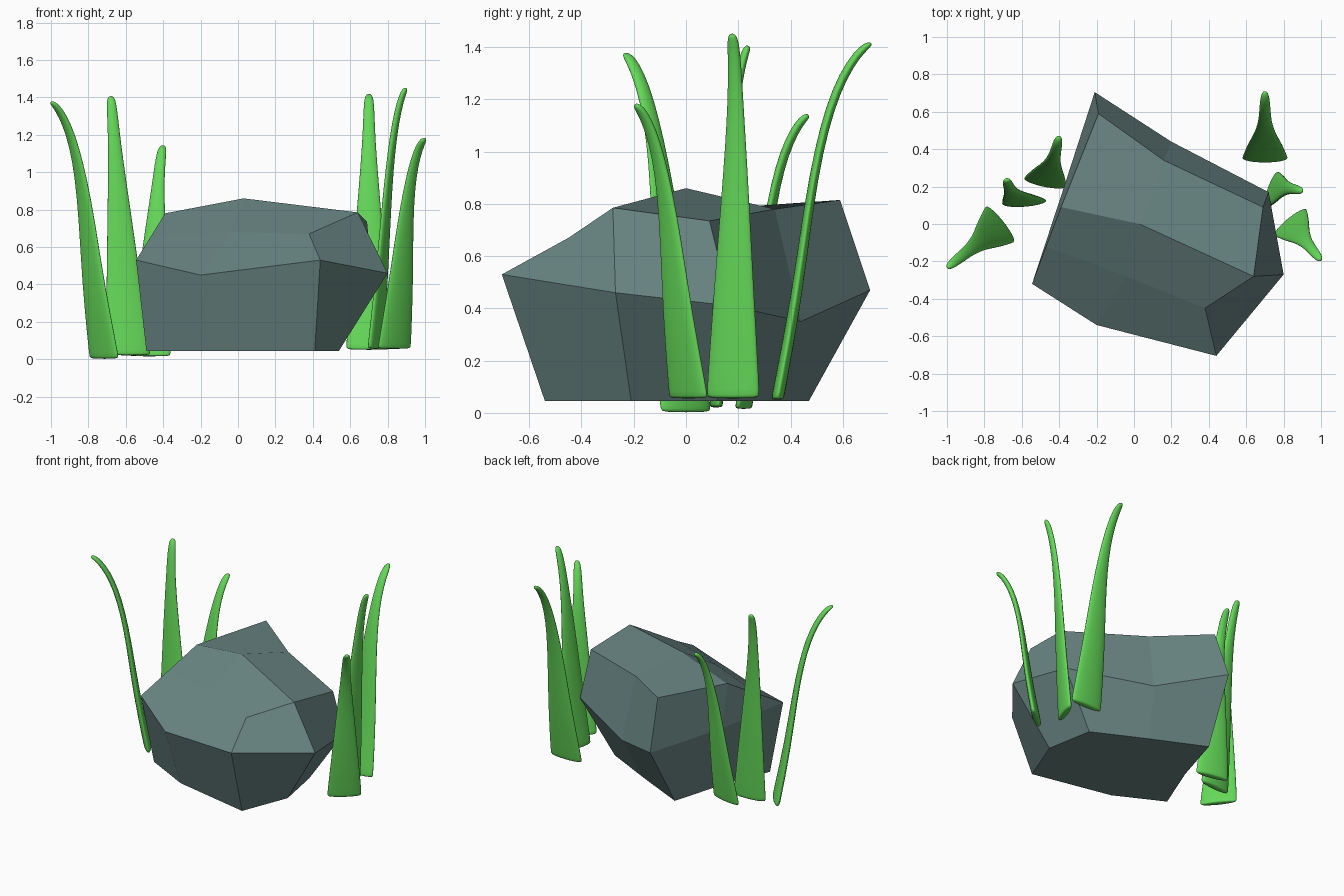
import bpy, bmesh
from math import cos, sin, pi
from mathutils import Vector

if "Cube" in bpy.data.objects:
    bpy.data.objects.remove(bpy.data.objects["Cube"])


def material(name, color):
    m = bpy.data.materials.new(name)
    m.diffuse_color = color
    m.use_nodes = True
    m.node_tree.nodes["Principled BSDF"].inputs["Base Color"].default_value = m.diffuse_color
    return m


def finish(bm, name, mat):
    bmesh.ops.recalc_face_normals(bm, faces=bm.faces)
    me = bpy.data.meshes.new(name)
    bm.to_mesh(me)
    bm.free()
    ob = bpy.data.objects.new(name, me)
    bpy.context.collection.objects.link(ob)
    me.materials.append(mat)
    return ob


def bridge(bm, r0, r1):
    n = len(r0)
    for i in range(n):
        j = (i + 1) % n
        bm.faces.new((r0[i], r0[j], r1[j], r1[i]))


grey = material("stone", (0.14, 0.235, 0.225, 1))
green = material("grass", (0.13, 0.70, 0.10, 1))

# Rock: three rings of eight corners, flat underside, top fan of four quads
base = [(-.24, .47), (.12, .30), (.48, .12), (.54, -.21),
        (.41, -.54), (-.16, -.42), (-.49, -.25), (-.35, .10)]
waist = [(-.21, .705, .47), (.20, .44, .35), (.72, .17, .41), (.80, -.27, .46),
         (.44, -.705, .53), (-.20, -.54, .45), (-.545, -.32, .53), (-.39, .15, .48)]
crown = [(-.19, .59, .815), (.16, .34, .78), (.69, .09, .735), (.64, -.28, .785),
         (.38, -.45, .67), (-.04, -.28, .68), (-.47, -.12, .65), (-.39, .09, .78)]
bm = bmesh.new()
low = [bm.verts.new((x, y, .045)) for x, y in base]
mid = [bm.verts.new(p) for p in waist]
top = [bm.verts.new(p) for p in crown]
peak = bm.verts.new((.03, 0, .86))
bm.faces.new(low)
bridge(bm, low, mid)
bridge(bm, mid, top)
for a, b, c in ((7, 0, 1), (1, 2, 3), (3, 4, 5), (5, 6, 7)):
    bm.faces.new((top[a], top[b], top[c], peak))
finish(bm, "rock", grey)

# Blade profile: height fraction, lean fraction, width fraction, thickness
PROFILE = [(0, 0, .93, .040), (.008, .005, 1, .048), (.03, .02, 1, .048),
           (.28, .20, .78, .042), (.54, .33, .54, .036), (.70, .44, .39, .034),
           (.82, .56, .29, .034), (.91, .70, .25, .034), (.97, .85, .22, .032),
           (.993, .95, .17, .028), (1.0, 1.0, .07, .012)]
SIDES = 16


def blade(name, foot, tip, across, width):
    foot, tip = Vector(foot), Vector(tip)
    side = Vector((across[0], across[1], 0)).normalized()
    bend = Vector((-side.y, side.x, 0))
    span = tip - foot
    # sideways tilt is linear, the bend follows the curved profile
    path = [foot + side * span.dot(side) * h + bend * span.dot(bend) * l
            + Vector((0, 0, span.z * h)) for h, l, w, t in PROFILE]
    bm = bmesh.new()
    rings = []
    for k, (h, l, w, t) in enumerate(PROFILE):
        if k < 3:
            tangent = Vector((0, 0, 1))
        else:
            tangent = (path[min(k + 1, len(path) - 1)] - path[k - 1]).normalized()
        normal = tangent.cross(side).normalized()
        rings.append([bm.verts.new(path[k]
                      + side * cos(2 * pi * i / SIDES) * w * width * .515
                      + normal * sin(2 * pi * i / SIDES) * t * .515)
                      for i in range(SIDES)])
    for r0, r1 in zip(rings, rings[1:]):
        bridge(bm, r0, r1)
    bm.faces.new(rings[0])
    bm.faces.new(rings[-1])
    for f in bm.faces:
        f.smooth = True
    ob = finish(bm, name, green)
    sub = ob.modifiers.new("round", 'SUBSURF')
    sub.levels = sub.render_levels = 1


# Grass: foot centre, tip, width direction, base width
BLADES = [
    ("back_right", (.70, .35, .05), (.70, .71, 1.415), (1, 0), .24),
    ("middle_right", (.735, .18, .055), (.90, .175, 1.45), (.07, .2), .21),
    ("front_right", (.835, .01, .055), (1.0, -.195, 1.18), (.17, .14), .22),
    ("front_left", (-.715, 0, .002), (-1.0, -.235, 1.375), (.15, -.19), .24),
    ("middle_left", (-.585, .115, .02), (-.68, .24, 1.405), (1, .08), .235),
    ("back_left", (-.475, .22, .015), (-.40, .47, 1.14), (1, -.2), .23),
]
for n, foot, tip, across, width in BLADES:
    blade("grass_blade_" + n, foot, tip, across, width)
